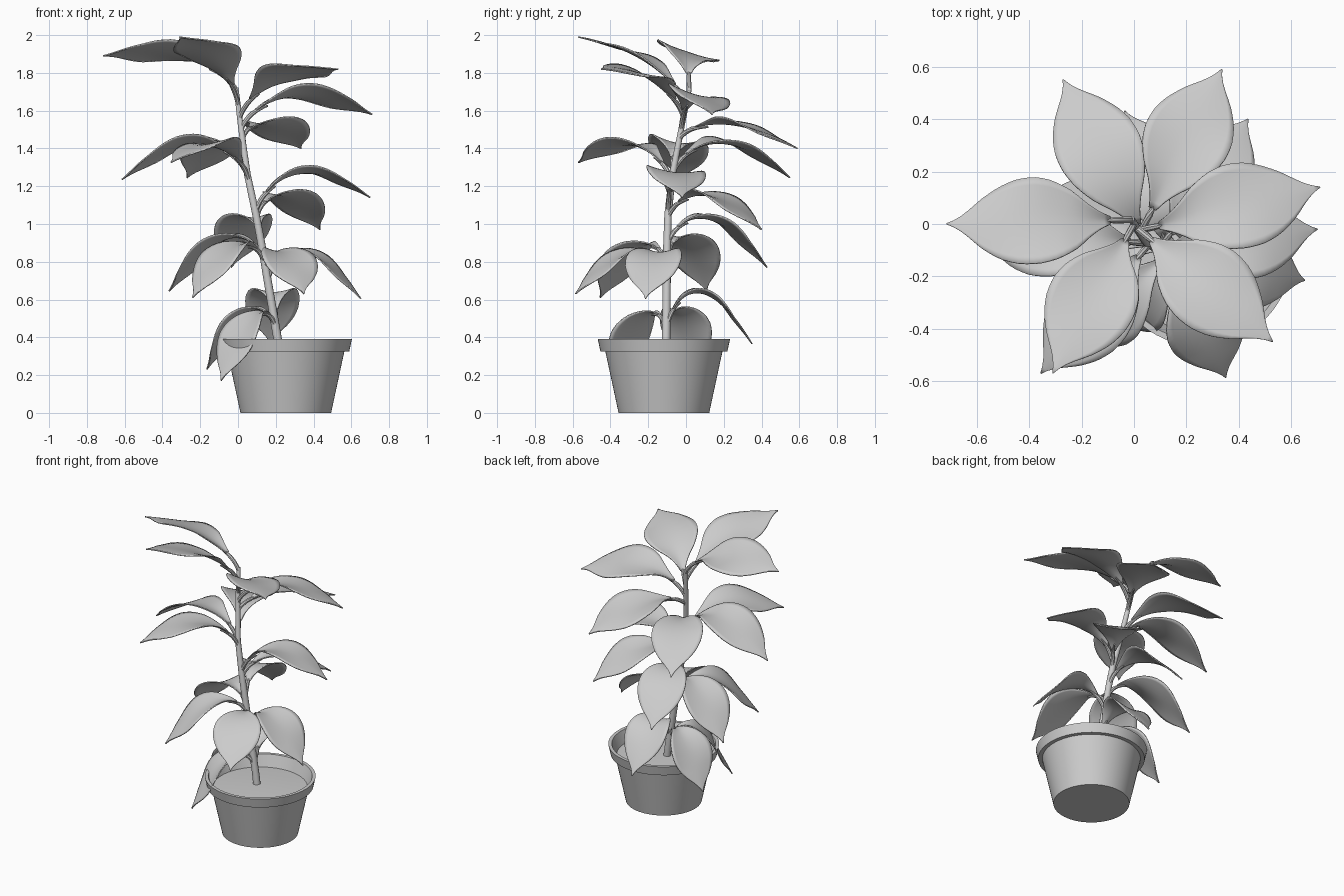
import bpy, bmesh, math
from mathutils import Vector

if "Cube" in bpy.data.objects:
    bpy.data.objects.remove(bpy.data.objects["Cube"])

POT = Vector((0.253, -0.117, 0))
# stem centre line, bottom to top: x, y, z, radius
STEM = [(0.225, -0.107, 0.28, .024), (0.21, -0.105, 0.39, .023), (0.125, -0.1, 0.89, .021),
        (0.095, -0.095, 1.05, .02), (0.05, -0.072, 1.26, .018), (0.013, -0.02, 1.53, .015),
        (-0.005, 0.012, 1.68, .013), (-0.009, 0.02, 1.72, .011)]

# height on stem, arch height at mid span, tip x, y, z
LEAVES = [
    (1.70, 1.90, -0.715, 0.00, 1.89), (1.63, 1.90, -0.31, -0.57, 1.99),
    (1.56, 1.79, 0.53, -0.45, 1.82), (1.50, 1.68, 0.71, 0.14, 1.58),
    (1.45, 1.52, 0.335, 0.59, 1.40), (1.24, 1.42, -0.615, -0.02, 1.235),
    (1.26, 1.42, -0.27, 0.55, 1.245), (1.22, 1.42, -0.355, -0.57, 1.325),
    (1.06, 1.27, 0.70, -0.02, 1.14), (1.03, 1.14, 0.435, 0.40, 0.97),
    (0.88, 1.01, -0.035, 0.43, 0.77), (0.70, 0.83, 0.65, -0.215, 0.605),
    (0.76, 0.83, 0.35, -0.585, 0.63), (0.80, 0.90, -0.365, 0.11, 0.645),
    (0.78, 0.86, -0.24, -0.455, 0.61), (0.43, 0.51, -0.165, 0.05, 0.23),
    (0.43, 0.48, -0.09, -0.38, 0.17), (0.44, 0.62, 0.17, 0.35, 0.365)]

# blade outline: fraction along the leaf, fraction of half width
OUTLINE = [(.17, .09), (.23, .19), (.30, .39), (.38, .72), (.47, .96), (.56, 1.06), (.65, 1.03),
           (.74, .88), (.83, .60), (.90, .29), (.95, .10), (1.0, .01)]
# cupping along the leaf: edges up near the stalk, slightly down near the tip
CUP = [(.17, .3), (.3, .28), (.55, .13), (.75, -.05), (1.0, -.1)]


def lerp_table(table, x):
    for (x0, y0), (x1, y1) in zip(table, table[1:]):
        if x <= x1:
            return y0 + (y1 - y0) * (x - x0) / (x1 - x0)
    return table[-1][1]


def finish(name, bm, angle=40):
    bmesh.ops.recalc_face_normals(bm, faces=bm.faces)
    mesh = bpy.data.meshes.new(name)
    bm.to_mesh(mesh)
    bm.free()
    ob = bpy.data.objects.new(name, mesh)
    bpy.context.collection.objects.link(ob)
    bpy.ops.object.select_all(action='DESELECT')
    ob.select_set(True)
    bpy.context.view_layer.objects.active = ob
    bpy.ops.object.shade_smooth_by_angle(angle=math.radians(angle))
    return ob


def lathe(name, profile, steps=64):
    bm = bmesh.new()
    vs = [bm.verts.new(POT + Vector((r, 0, z))) for r, z in profile]
    es = [bm.edges.new(p) for p in zip(vs, vs[1:])]
    bmesh.ops.spin(bm, geom=vs + es, cent=POT, axis=(0, 0, 1), angle=math.tau,
                   steps=steps, use_duplicate=False)
    bmesh.ops.remove_doubles(bm, verts=bm.verts, dist=1e-4)
    return finish(name, bm, 25)


def tube(name, pts, radii, sides=12):
    bm = bmesh.new()
    rings = []
    for i, (p, r) in enumerate(zip(pts, radii)):
        t = (pts[min(i + 1, len(pts) - 1)] - pts[max(i - 1, 0)]).normalized()
        u = t.cross(Vector((0.3, 1, 0.1))).normalized()
        v = t.cross(u)
        rings.append([bm.verts.new(p + r * (u * math.cos(a) + v * math.sin(a)))
                      for a in (math.tau * k / sides for k in range(sides))])
    for a, b in zip(rings, rings[1:]):
        for k in range(sides):
            bm.faces.new((a[k], a[(k + 1) % sides], b[(k + 1) % sides], b[k]))
    bm.faces.new(rings[0])
    bm.faces.new(rings[-1])
    return finish(name, bm)


def stem_at(z):
    return Vector((lerp_table([(s[2], s[0]) for s in STEM], z),
                   lerp_table([(s[2], s[1]) for s in STEM], z), z))


def make_leaf(i, z0, zmid, tx, ty, tz):
    base, tip = stem_at(z0), Vector((tx, ty, tz))
    # arching spine: steep start, peak near the middle, drooping tip
    s = .5 ** .75
    c = (zmid - z0 * (1 - s) ** 2 - tz * s * s) / (2 * s * (1 - s))
    spine = []
    for k in range(81):
        u = k / 80
        s = u ** .75
        p = base.lerp(tip, u)
        p.z = z0 * (1 - s) ** 2 + 2 * c * s * (1 - s) + tz * s * s
        spine.append(p)
    dist = [0]
    for a, b in zip(spine, spine[1:]):
        dist.append(dist[-1] + (b - a).length)

    def at(f):
        d = f * dist[-1]
        return Vector([lerp_table([(x, p[n]) for x, p in zip(dist, spine)], d) for n in range(3)])

    # stalk, tapering and tucking under the blade
    fs = [.26 * k / 8 for k in range(9)]
    tuck = [max(0, f - .13) / .13 for f in fs]
    tube(f"leaf_stalk_{i}", [at(f) - Vector((0, 0, .014 * q)) for f, q in zip(fs, tuck)],
         [.013 - .008 * q for q in tuck], 8)

    # blade, cupped about the midrib; upper leaves tilt towards the back
    half = .132 + .04 * z0 / 1.7
    side0 = (tip - base).cross(Vector((0, 0, 1))).normalized()
    roll = -side0.y * .34 * min(max(z0 - .75, 0), 1)
    bm = bmesh.new()
    rows = []
    for k in range(25):
        f = .17 + .83 * k / 24
        t = (at(min(f + .02, 1)) - at(f - .02)).normalized()
        n = side0.cross(t).normalized()
        a = roll * min(1, (f - .17) * 4)
        side = side0 * math.cos(a) + n * math.sin(a)
        up = side.cross(t).normalized()
        w = half * lerp_table(OUTLINE, f)
        cup = w * lerp_table(CUP, f)
        p = at(f)
        rows.append([bm.verts.new(p + side * w * q + up * cup * abs(q) ** 1.6)
                     for q in (j / 5 for j in range(-5, 6))])
    for a, b in zip(rows, rows[1:]):
        for j in range(10):
            bm.faces.new((a[j], a[j + 1], b[j + 1], b[j]))
    # ease the outline between its points
    for _ in range(2):
        bmesh.ops.smooth_vert(bm, verts=[v for r in rows[1:-1] for v in r], factor=.3,
                              use_axis_x=True, use_axis_y=True, use_axis_z=True)
    ob = finish(f"leaf_{i}", bm, 60)
    mod = ob.modifiers.new("thickness", 'SOLIDIFY')
    mod.thickness = .007
    mod.offset = 0


# pot with rim, and soil
lathe("pot", [(0, 0), (.24, 0), (.310, .325), (.336, .325), (.35, .39), (.328, .39),
              (.29, .29), (0, .29)])
lathe("soil", [(.299, .312), (.2, .318), (0, .325)])

# stem
tube("stem", [Vector(s[:3]) for s in STEM], [s[3] for s in STEM])

# leaves
for i, leaf in enumerate(LEAVES):
    make_leaf(i + 1, *leaf)
